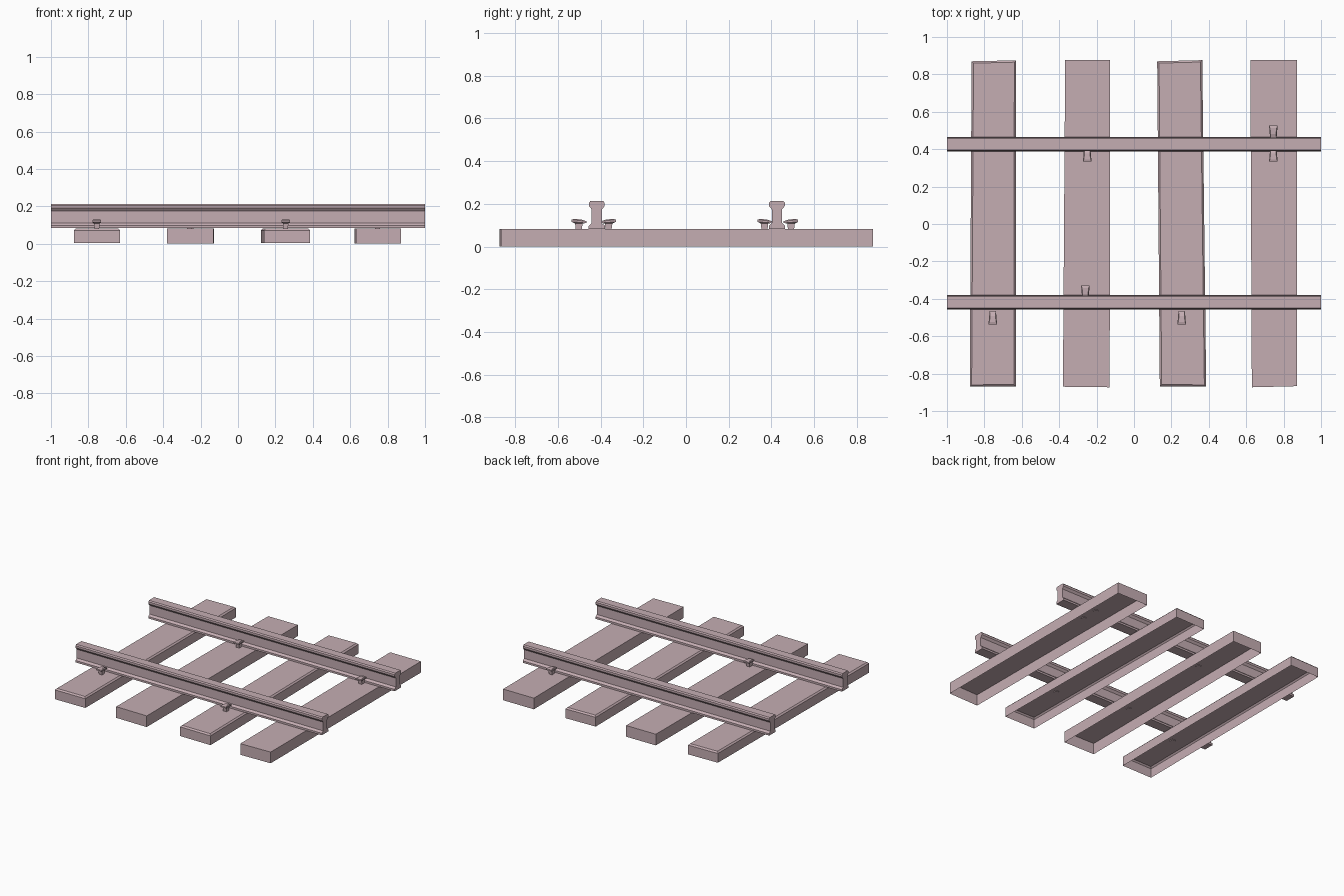
import bpy, bmesh

if "Cube" in bpy.data.objects:
    bpy.data.objects.remove(bpy.data.objects["Cube"])

mat = bpy.data.materials.new("dusty mauve")
mat.diffuse_color = (0.56, 0.42, 0.45, 1)
mat.use_nodes = True
mat.node_tree.nodes["Principled BSDF"].inputs["Base Color"].default_value = mat.diffuse_color


def loft(name, rings, cap_start=True, cap_end=True):
    """Join matching rings of points into a flat-shaded object."""
    bm = bmesh.new()
    rows = [[bm.verts.new(p) for p in r] for r in rings]
    n = len(rows[0])
    for a, b in zip(rows, rows[1:]):
        for i in range(n):
            j = (i + 1) % n
            bm.faces.new((a[i], a[j], b[j], b[i]))
    if cap_start:
        bm.faces.new(rows[0][::-1])
    if cap_end:
        bm.faces.new(rows[-1])
    me = bpy.data.meshes.new(name)
    bm.to_mesh(me)
    bm.free()
    me.materials.append(mat)
    ob = bpy.data.objects.new(name, me)
    bpy.context.collection.objects.link(ob)
    return ob


def shrink(corners, d):
    """Pull four rectangle-like corners (front-left first, CCW) inward."""
    signs = ((1, 1), (-1, 1), (-1, -1), (1, -1))
    return [(x + sx * d, y + sy * d) for (x, y), (sx, sy) in zip(corners, signs)]


# Sleepers: slightly uneven planks, hollow underneath
sleepers = [
    ([(-.878, -.87), (-.632, -.868), (-.63, .875), (-.868, .87)], 0.010, 0.004),
    ([(-.38, -.87), (-.13, -.873), (-.128, .877), (-.368, .876)], 0.0, 0.0),
    ([(.138, -.868), (.386, -.87), (.365, .876), (.124, .87)], 0.010, 0.004),
    ([(.63, -.873), (.872, -.867), (.872, .876), (.622, .876)], 0.0, 0.0),
]
for k, (c, bev, z0) in enumerate(sleepers):
    rings = [[(x, y, z0) for x, y in c],
             [(x, y, 0.082 - bev) for x, y in c]]
    if bev:  # worn top edge
        rings.append([(x, y, 0.082) for x, y in shrink(c, bev)])
    loft(f"sleeper_{k + 1}", rings, cap_start=False)

# Rails: one I-shaped profile swept along x
half = [(.038, .083), (.038, .097), (.024, .110), (.024, .174),
        (.037, .190), (.037, .205), (.030, .213)]
profile = half + [(-y, z) for y, z in reversed(half)]
for name, yc in (("front_rail", -.418), ("back_rail", .426)):
    loft(name, [[(x, yc + y, z) for y, z in profile] for x in (1, -1)][::-1])


# Spikes: tapered shaft with a wedge head that hooks towards the rail
def spike(name, x, y, d):
    """d is the y direction pointing towards the rail."""
    def ring(z_out, z_in, w_out, w_in, y_out, y_in):
        pts = [(x - w_out, y + d * y_out, z_out), (x + w_out, y + d * y_out, z_out),
               (x + w_in, y + d * y_in, z_in), (x - w_in, y + d * y_in, z_in)]
        return pts if d > 0 else pts[::-1]
    loft(name, [
        ring(.078, .078, .013, .013, -.014, .014),
        ring(.108, .108, .014, .014, -.018, .017),
        ring(.116, .110, .023, .017, -.034, .036),
        ring(.126, .118, .023, .017, -.034, .036),
        ring(.129, .127, .018, .014, -.022, .010),
    ])


spots = [(-.755, -.502, 1), (.255, -.502, 1), (-.26, -.363, -1),
         (-.25, .368, 1), (.745, .368, 1), (.745, .492, -1)]
for k, (x, y, d) in enumerate(spots):
    spike(f"spike_{k + 1}", x, y, d)
